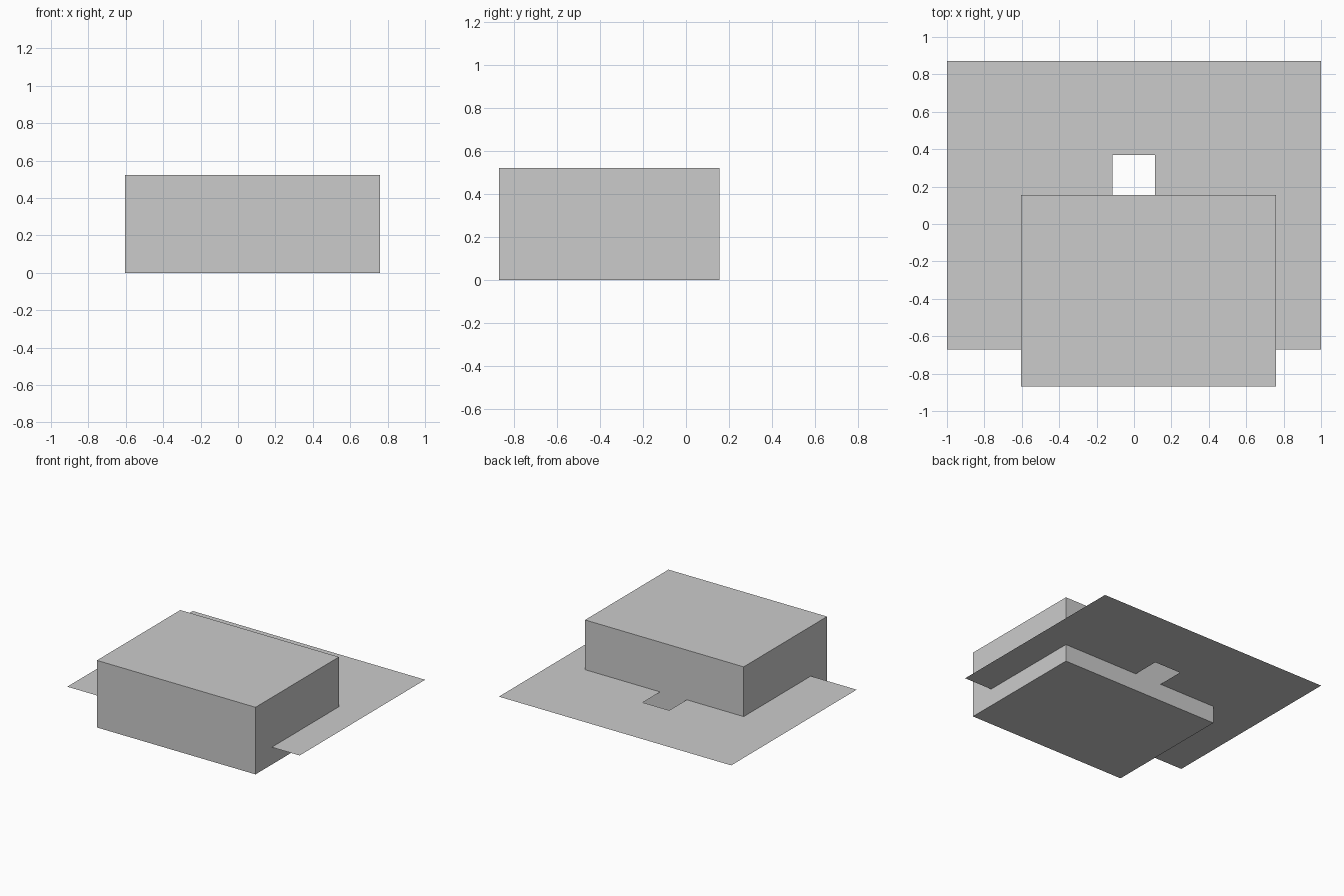
import bpy
import bmesh

# Remove the default object
default = bpy.data.objects.get("Cube")
if default:
    bpy.data.objects.remove(default, do_unlink=True)

# Single flat colour
grey = bpy.data.materials.new("light_grey")
grey.use_nodes = True
colour = (0.6, 0.6, 0.6, 1)
grey.diffuse_color = colour
grey.node_tree.nodes["Principled BSDF"].inputs["Base Color"].default_value = colour


def add_object(name, bm):
    mesh = bpy.data.meshes.new(name)
    bm.to_mesh(mesh)
    bm.free()
    mesh.materials.append(grey)
    obj = bpy.data.objects.new(name, mesh)
    bpy.context.collection.objects.link(obj)
    return obj


# Main block
x0, x1, y0, y1, height = -0.605, 0.76, -0.87, 0.155, 0.522
bm = bmesh.new()
bmesh.ops.create_cube(bm, size=1)
bmesh.ops.scale(bm, vec=(x1 - x0, y1 - y0, height), verts=bm.verts)
bmesh.ops.translate(bm, vec=((x0 + x1) / 2, (y0 + y1) / 2, height / 2), verts=bm.verts)
add_object("block", bm)

# Thin flat sheet with a rectangular opening, passing through the block
xs = (-1, -0.115, 0.113, 1)
ys = (-0.67, -0.17, 0.37, 0.872)
level = 0.135
bm = bmesh.new()
grid = [[bm.verts.new((x, y, level)) for y in ys] for x in xs]
for i in range(3):
    for j in range(3):
        if (i, j) != (1, 1):
            bm.faces.new((grid[i][j], grid[i + 1][j], grid[i + 1][j + 1], grid[i][j + 1]))
bmesh.ops.dissolve_limit(bm, angle_limit=0.01, verts=bm.verts, edges=bm.edges)
add_object("sheet", bm)
